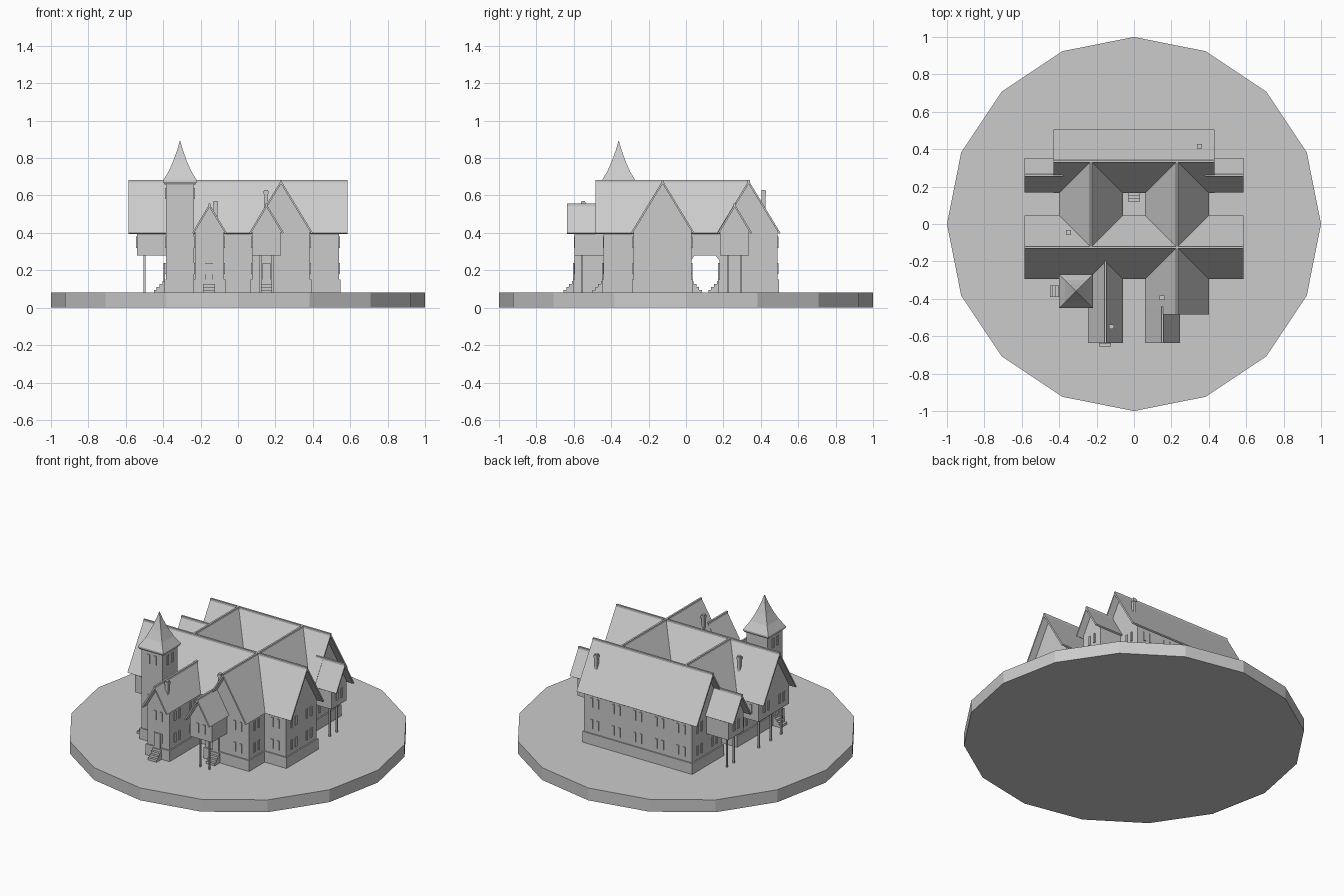
import bpy, bmesh
from mathutils import Matrix, Vector

cube = bpy.data.objects.get("Cube")
if cube:
    bpy.data.objects.remove(cube, do_unlink=True)

GREY = (0.6, 0.6, 0.6, 1)
mat = bpy.data.materials.new("plain grey")
mat.use_nodes = True
mat.diffuse_color = GREY
mat.node_tree.nodes["Principled BSDF"].inputs["Base Color"].default_value = GREY

GROUND, FLOOR, EAVE = 0.08, 0.28, 0.40
BIG, SMALL = (0.17, 0.68), (0.0925, 0.555)   # roof half width, ridge height
INSET = 0.015


def finish(name, bm):
    bmesh.ops.recalc_face_normals(bm, faces=bm.faces)
    mesh = bpy.data.meshes.new(name)
    bm.to_mesh(mesh)
    bm.free()
    mesh.materials.append(mat)
    obj = bpy.data.objects.new(name, mesh)
    bpy.context.collection.objects.link(obj)
    return obj


def add_box(bm, lo, hi):
    lo, hi = Vector(lo), Vector(hi)
    size = hi - lo
    m = Matrix.Translation((lo + hi) / 2) @ Matrix.Diagonal((*size, 1))
    bmesh.ops.create_cube(bm, size=1, matrix=m)


def boxes(name, items):
    bm = bmesh.new()
    for lo, hi in items:
        add_box(bm, lo, hi)
    return finish(name, bm)


def place(axis, along, across, z):
    return (along, across, z) if axis == "x" else (across, along, z)


def extrude(name, axis, profile, centre, start, end):
    """Sweep a cross-section (across, z) along the x or y axis."""
    bm = bmesh.new()
    a, b = [[bm.verts.new(place(axis, s, centre + u, z)) for u, z in profile]
            for s in (start, end)]
    bm.faces.new(a)
    bm.faces.new(b)
    n = len(a)
    for i in range(n):
        bm.faces.new((a[i], a[(i + 1) % n], b[(i + 1) % n], b[i]))
    return finish(name, bm)


def walls(name, axis, kind, centre, start, end, z0=GROUND):
    half, peak = kind
    w = half - INSET
    top = peak - 0.016 - (peak - EAVE) / half * w
    extrude(name + "_walls", axis, [(-w, z0), (w, z0), (w, top), (0, peak - 0.016), (-w, top)],
            centre, start, end)


def roof(name, axis, kind, centre, start, end):
    h, p = kind
    extrude(name + "_roof", axis,
            [(-h, EAVE), (0, p), (h, EAVE), (h - 0.008, EAVE - 0.005),
             (0, p - 0.018), (-h + 0.008, EAVE - 0.005)], centre, start, end)
    c = 0.006
    extrude(name + "_ridge_cap", axis, [(-c, p - 0.012), (c, p - 0.012), (c, p + 0.003), (-c, p + 0.003)],
            centre, start, end)


# Round platform
bpy.ops.mesh.primitive_cylinder_add(vertices=16, radius=1, depth=GROUND, location=(0, 0, GROUND / 2))
platform = bpy.context.object
platform.name = "platform"
platform.data.materials.append(mat)

# Long front and back wings
FY, BY, CX = -0.125, 0.335, 0.23
walls("front_wing", "x", BIG, FY, -0.385, 0.54)
walls("front_wing_overhang", "x", BIG, FY, -0.54, -0.385, FLOOR)
roof("front_wing", "x", BIG, FY, -0.585, 0.585)
walls("back_wing", "x", BIG, BY, -0.385, 0.385)
roof("back_wing", "x", BIG, BY, -0.43, 0.43)

# Cross wings bridging the courtyard passages
for side, sx in (("right", -1), ("left", 1)):
    walls(side + "_cross_wing", "y", BIG, sx * CX, FY, BY, FLOOR)
    roof(side + "_cross_wing", "y", BIG, sx * CX, FY, BY)
    # Raised end bay at the back
    x0, x1 = sorted((sx * 0.385, sx * 0.54))
    walls(side + "_end_bay", "x", SMALL, 0.2605, x0, x1, FLOOR)
    x0, x1 = sorted((sx * 0.38, sx * 0.585))
    roof(side + "_end_bay", "x", SMALL, 0.2605, x0, x1)

# Front extensions
walls("left_front_wing", "y", BIG, CX, -0.44, FY)
roof("left_front_wing", "y", BIG, CX, -0.485, FY)
walls("porch_room", "y", SMALL, 0.1525, -0.595, -0.44, FLOOR)
roof("porch_room", "y", SMALL, 0.1525, -0.637, -0.44)
walls("right_front_wing", "y", SMALL, -0.1525, -0.595, -0.2)
roof("right_front_wing", "y", SMALL, -0.1525, -0.637, -0.19)

# Tower with flared pyramid roof
TX, TY = -0.31, -0.36
boxes("tower_walls", [((TX - 0.075, TY - 0.075, GROUND), (TX + 0.075, TY + 0.075, 0.668))])
bm = bmesh.new()
rings = []
for r, z in ((0.082, 0.66), (0.09, 0.672), (0.09, 0.68), (0.06, 0.73), (0.036, 0.785), (0.016, 0.84), (0.001, 0.892)):
    rings.append([bm.verts.new((TX + r * i, TY + r * j, z)) for i, j in ((-1, -1), (1, -1), (1, 1), (-1, 1))])
for a, b in zip(rings, rings[1:]):
    for i in range(4):
        bm.faces.new((a[i], a[(i + 1) % 4], b[(i + 1) % 4], b[i]))
bm.faces.new(rings[0])
bm.faces.new(rings[-1])
finish("tower_roof", bm)

# Plinths around the ground storeys
P, PT = 0.008, 0.15
plans = [(-0.385, -0.28, 0.54, 0.03), (-0.385, 0.18, 0.385, 0.49), (0.075, -0.44, 0.385, -0.28),
         (-0.23, -0.595, -0.075, -0.28), (-0.385, -0.435, -0.235, -0.285)]
boxes("plinths", [((a - P, b - P, GROUND), (c + P, d + P, PT)) for a, b, c, d in plans])

# Posts under raised rooms, with brackets in the passages
posts = [(sx * 0.5, y) for sx in (-1, 1) for y in (0.225, 0.295)]
posts += [(-0.5, y) for y in (-0.26, -0.15, -0.03)] + [(x, -0.555) for x in (0.12, 0.185)]
boxes("posts", [((x - 0.005, y - 0.005, GROUND), (x + 0.005, y + 0.005, FLOOR)) for x, y in posts])
for side, sx in (("right", -1), ("left", 1)):
    for wall, y, d in (("front", 0.025, 1), ("back", 0.18, -1)):
        extrude(side + "_" + wall + "_passage_bracket", "x",
                [(0, FLOOR), (d * 0.022, FLOOR), (0, FLOOR - 0.03)], y, sx * CX - 0.15, sx * CX + 0.15)


# Steps up to the doors, each with a thin door plate
def steps(name, x, y, dx, dy):
    out, side = Vector((dx, dy, 0)), Vector((-dy, dx, 0)) * 0.031
    items = []
    for i in range(4):
        p = Vector((x, y, 0))
        q = p + out * (0.015 * (4 - i))
        cs = [p - side, p + side, q - side, q + side]
        lo = [min(c[k] for c in cs) for k in (0, 1)] + [GROUND]
        hi = [max(c[k] for c in cs) for k in (0, 1)] + [GROUND + 0.0155 * (i + 1)]
        items.append((lo, hi))
    boxes(name + "_steps", items)
    p, w = Vector((x, y, 0)), side * 0.7
    cs = [p - w, p + w + out * 0.009]
    boxes(name + "_door", [([min(c[k] for c in cs) for k in (0, 1)] + [0.14],
                            [max(c[k] for c in cs) for k in (0, 1)] + [0.24])])


steps("right_front", -0.155, -0.595, 0, -1)
steps("porch", 0.1525, -0.44, 0, -1)
steps("tower", -0.39, -0.36, -1, 0)
steps("courtyard", 0, 0.18, 0, -1)
steps("left_passage", CX, 0.025, 0, 1)
steps("right_passage", -CX, 0.025, 0, 1)

# Paired narrow windows: wall axis, wall position, start, end, rows
LOW, HIGH, TOP = 0.18, 0.32, 0.58
BOTH = (LOW, HIGH)
runs = [
    ("x", 0.49, -0.385, 0.385, BOTH), ("x", 0.18, -0.075, 0.075, (HIGH,)),
    ("x", 0.03, -0.075, 0.075, BOTH), ("x", 0.03, 0.385, 0.54, BOTH),
    ("x", 0.03, -0.54, -0.385, (HIGH,)), ("x", -0.28, 0.385, 0.54, BOTH),
    ("x", -0.28, -0.54, -0.385, (HIGH,)), ("x", -0.28, -0.075, 0.075, BOTH),
    ("x", -0.44, 0.23, 0.385, BOTH), ("x", -0.595, 0.075, 0.23, (HIGH,)),
    ("x", -0.595, -0.23, -0.075, BOTH), ("x", -0.435, -0.385, -0.235, BOTH + (TOP,)),
    ("y", 0.54, -0.28, 0.03, BOTH), ("y", -0.54, -0.28, 0.03, (HIGH,)),
    ("y", -0.385, -0.28, 0.03, (LOW,)), ("y", 0.385, -0.44, -0.28, BOTH),
    ("y", 0.075, -0.44, -0.28, BOTH), ("y", -0.075, -0.595, -0.28, BOTH),
    ("y", -0.23, -0.595, -0.435, BOTH), ("y", -0.385, -0.435, -0.285, (HIGH, TOP)),
    ("y", -0.235, -0.435, -0.285, (TOP,)),
]
for sx in (-1, 1):
    runs += [("y", sx * 0.54, 0.183, 0.338, (HIGH,)), ("y", sx * 0.385, 0.338, 0.49, BOTH),
             ("y", sx * 0.385, 0.18, 0.338, (LOW,)), ("y", sx * 0.385, 0.03, 0.18, (HIGH,)),
             ("y", sx * 0.075, 0.03, 0.18, (HIGH,))]
items = []
for axis, at, start, end, rows in runs:
    n = max(1, round((end - start) / 0.155))
    for i in range(n):
        mid = start + (end - start) * (i + 0.5) / n
        for off in (-0.022, 0.022):
            for z in rows:
                items.append((place(axis, mid + off - 0.008, at - 0.005, z),
                              place(axis, mid + off + 0.008, at + 0.005, z + 0.06)))
boxes("windows", items)

# Chimneys with caps
items = []
for x, y, z in ((-0.12, -0.55, 0.57), (0.15, -0.395, 0.63), (0.35, 0.415, 0.63), (-0.35, -0.045, 0.63)):
    for r, lo, hi in ((0.01, z - 0.15, z), (0.0125, z - 0.022, z - 0.006)):
        items.append(((x - r, y - r, lo), (x + r, y + r, hi)))
boxes("chimneys", items)
